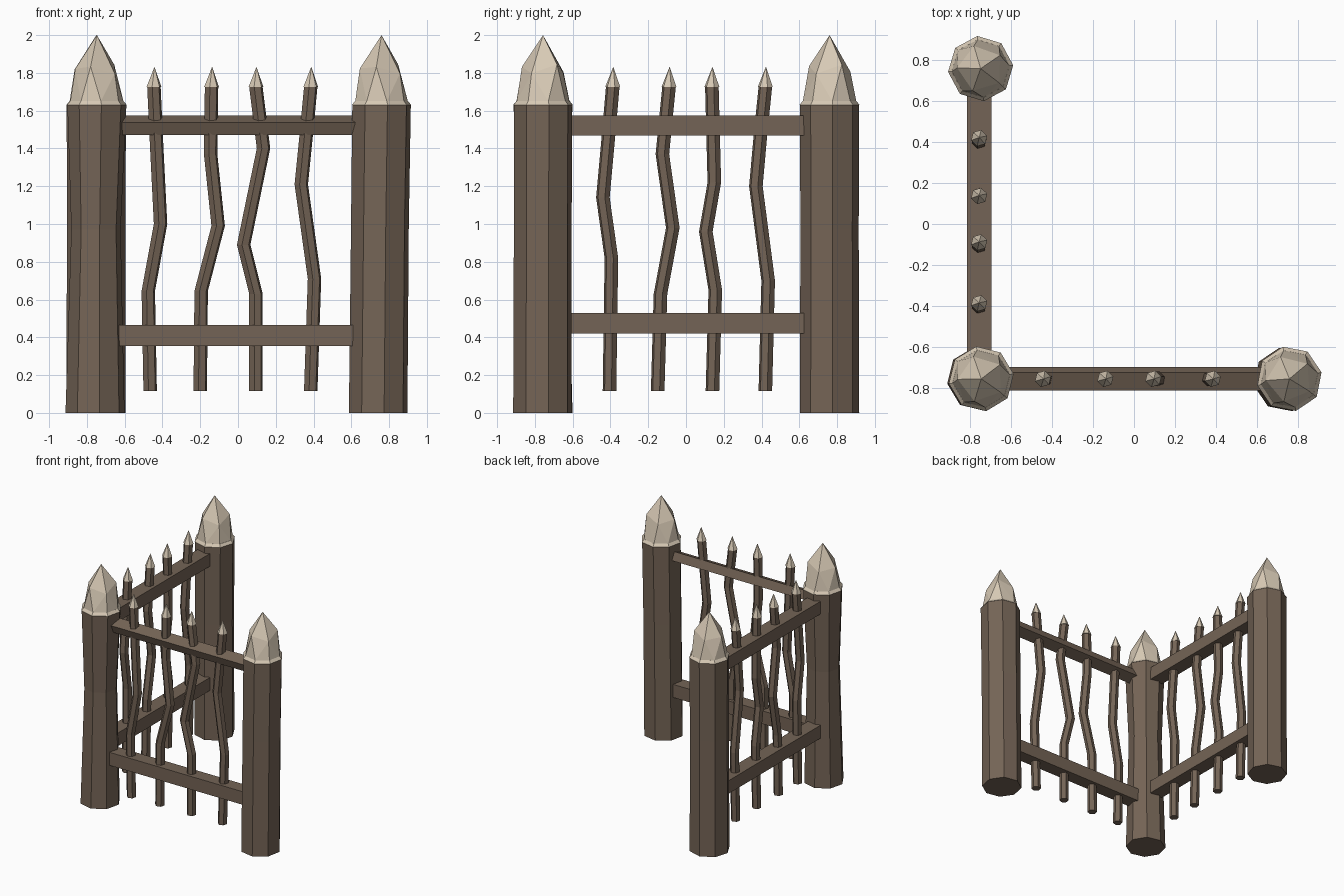
import bpy, bmesh, math
from mathutils import Vector

if "Cube" in bpy.data.objects:
    bpy.data.objects.remove(bpy.data.objects["Cube"])


def material(name, rgb):
    m = bpy.data.materials.new(name)
    m.diffuse_color = (*rgb, 1)
    m.use_nodes = True
    m.node_tree.nodes["Principled BSDF"].inputs["Base Color"].default_value = m.diffuse_color
    return m


WOOD = material("brown wood", (0.175, 0.127, 0.092))
PALE = material("pale cut wood", (0.68, 0.585, 0.46))


def finish(name, bm, mats):
    bmesh.ops.recalc_face_normals(bm, faces=bm.faces)
    me = bpy.data.meshes.new(name)
    bm.to_mesh(me)
    bm.free()
    for m in mats:
        me.materials.append(m)
    ob = bpy.data.objects.new(name, me)
    bpy.context.collection.objects.link(ob)
    return ob


def loft(bm, rings, sides, turn, mat=0):
    """Stack of horizontal polygons (x, y, z, radius), capped at both ends."""
    loops = []
    for x, y, z, r in rings:
        loops.append([bm.verts.new((x + r * math.cos(turn + math.tau * i / sides),
                                    y + r * math.sin(turn + math.tau * i / sides), z))
                      for i in range(sides)])
    faces = [bm.faces.new(loops[0][::-1]), bm.faces.new(loops[-1])]
    for a, b in zip(loops, loops[1:]):
        for i in range(sides):
            j = (i + 1) % sides
            faces.append(bm.faces.new((a[i], a[j], b[j], b[i])))
    for f in faces:
        f.material_index = mat


def post(name, bottom, top, waist, turn):
    # trunk
    (bx, by), (tx, ty) = bottom, top
    bm = bmesh.new()
    loft(bm, [(bx, by, 0, 0.158), ((bx + tx) / 2, (by + ty) / 2, 0.97, waist),
              (tx, ty, 1.63, 0.158)], 8, turn)
    finish(name, bm, [WOOD])
    # flared collar below the sharpened tip
    bm = bmesh.new()
    loft(bm, [(tx, ty, 1.63, 0.16), (tx, ty, 1.652, 0.142)], 8, turn)
    finish(name + "_collar", bm, [PALE])
    # roughly hewn tip: hull of an octagon, a pentagon and the point
    bm = bmesh.new()
    for n, r, z, a in ((8, 0.142, 1.65, turn), (5, 0.115, 1.82, turn + 0.5)):
        for i in range(n):
            t = a + math.tau * i / n
            bm.verts.new((tx + r * math.cos(t), ty + r * math.sin(t),
                          z + (0.025 * math.sin(2 * t) if n == 5 else 0)))
    bm.verts.new((tx, ty, 2.0))
    bmesh.ops.convex_hull(bm, input=bm.verts)
    finish(name + "_tip", bm, [PALE])


post("corner_post", (-0.757, -0.757), (-0.747, -0.757), 0.132, 0.15)
post("right_post", (0.742, -0.76), (0.76, -0.757), 0.156, 0.2)
post("back_post", (-0.752, 0.76), (-0.75, 0.76), 0.155, 0.1)


def rail(name, loc, size, tilt=0):
    bm = bmesh.new()
    bmesh.ops.create_cube(bm, size=1)
    bmesh.ops.scale(bm, vec=size, verts=bm.verts)
    ob = finish(name, bm, [WOOD])
    ob.location = loc
    ob.rotation_euler = (tilt, 0, 0)


# rails
rail("front_top_rail", (0, -0.757, 1.522), (1.245, 0.095, 0.072), math.radians(22))
rail("front_bottom_rail", (-0.01, -0.757, 0.41), (1.25, 0.115, 0.11))
rail("side_top_rail", (-0.757, 0.0, 1.522), (0.12, 1.25, 0.107))
rail("side_bottom_rail", (-0.757, 0.0, 0.475), (0.12, 1.255, 0.11))


def picket(name, path, side):
    def at(p, z, r):
        return (-0.757, p, z, r) if side else (p, -0.757, z, r)
    bm = bmesh.new()
    loft(bm, [at(p, z, 0.037) for p, z in path], 6, 0.28)
    end = path[-1][0]
    loft(bm, [at(end, 1.725, 0.041), at(end + 0.003, 1.83, 0.001)], 6, 0.28, 1)
    finish(name, bm, [WOOD, PALE])


# crooked pickets: (position along fence, height)
front = [
    [(-0.465, 0.115), (-0.475, 0.645), (-0.41, 1.0), (-0.43, 1.4), (-0.445, 1.725)],
    [(-0.2, 0.115), (-0.195, 0.645), (-0.105, 0.99), (-0.145, 1.37), (-0.14, 1.725)],
    [(0.095, 0.115), (0.095, 0.63), (0.03, 0.89), (0.135, 1.4), (0.095, 1.725)],
    [(0.385, 0.115), (0.405, 0.71), (0.335, 1.21), (0.36, 1.46), (0.385, 1.725)],
]
side = [
    [(-0.405, 0.115), (-0.395, 0.82), (-0.44, 1.14), (-0.41, 1.47), (-0.388, 1.725)],
    [(-0.15, 0.115), (-0.135, 0.63), (-0.07, 0.98), (-0.125, 1.37), (-0.09, 1.725)],
    [(0.14, 0.115), (0.155, 0.65), (0.105, 0.96), (0.15, 1.22), (0.137, 1.725)],
    [(0.42, 0.115), (0.435, 0.7), (0.37, 1.2), (0.395, 1.48), (0.42, 1.725)],
]
for i in range(4):
    picket(f"front_picket_{i + 1}", front[i], False)
    picket(f"side_picket_{i + 1}", side[i], True)
